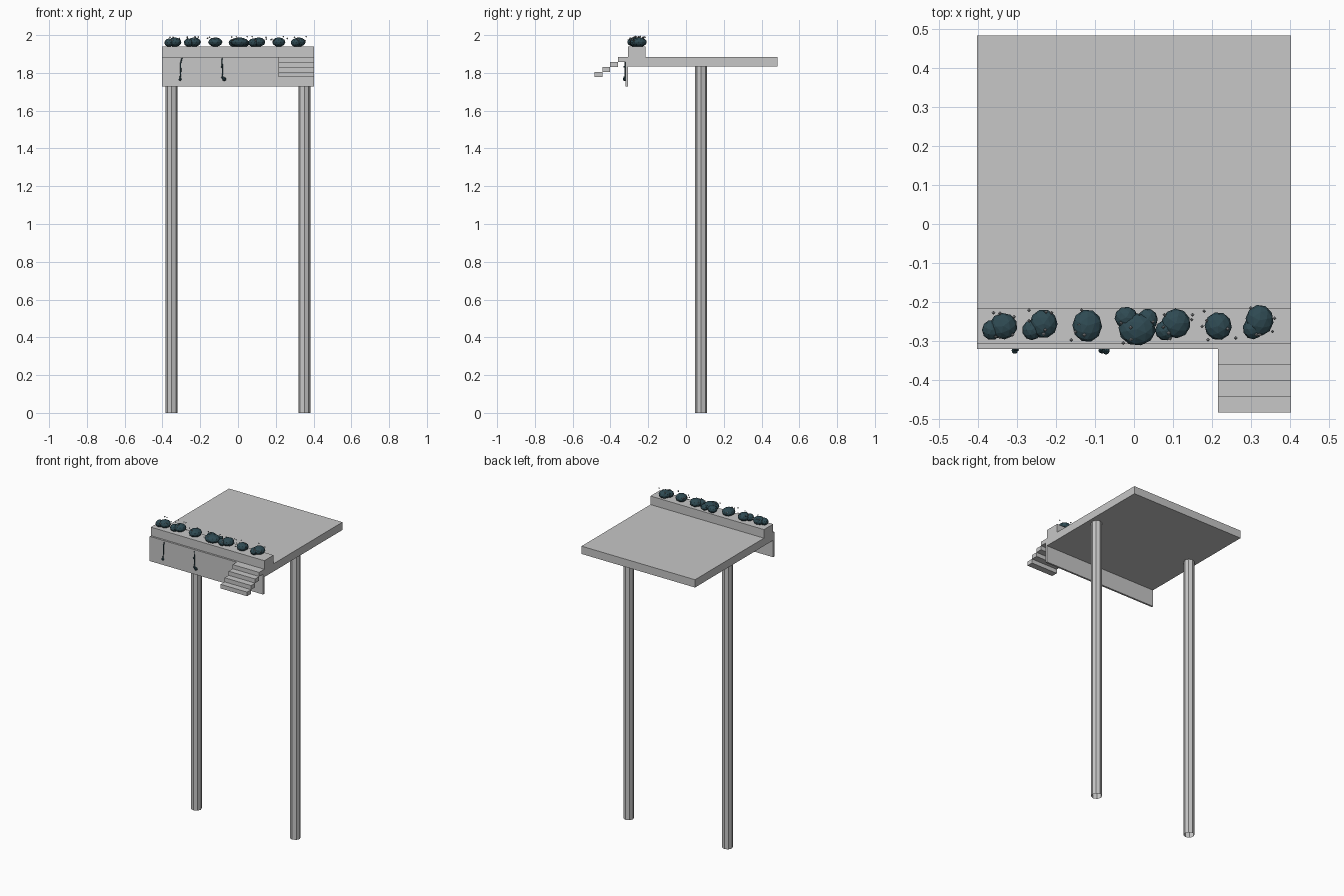
import bpy
import bmesh
import random
from mathutils import Matrix, Vector

random.seed(4)
cube = bpy.data.objects.get("Cube")
if cube:
    bpy.data.objects.remove(cube, do_unlink=True)


def material(name, rgb):
    m = bpy.data.materials.new(name)
    m.use_nodes = True
    m.diffuse_color = (*rgb, 1)
    m.node_tree.nodes["Principled BSDF"].inputs["Base Color"].default_value = (*rgb, 1)
    return m


CONCRETE = material("concrete grey", (0.57, 0.57, 0.57))
LEAF = material("dark teal leaf", (0.028, 0.068, 0.085))
PETAL = material("pale grey petal", (0.4, 0.42, 0.44))


def finish(name, bm, mat):
    mesh = bpy.data.meshes.new(name)
    bm.to_mesh(mesh)
    bm.free()
    mesh.materials.append(mat)
    obj = bpy.data.objects.new(name, mesh)
    bpy.context.collection.objects.link(obj)
    return obj


def box(name, lo, hi):
    lo, hi = Vector(lo), Vector(hi)
    bm = bmesh.new()
    bmesh.ops.create_cube(bm, size=1, matrix=Matrix.Translation((lo + hi) / 2)
                          @ Matrix.Diagonal((*(hi - lo), 1)))
    return finish(name, bm, CONCRETE)


def blob(bm, centre, radii, detail):
    turn = Matrix.Rotation(random.uniform(0, 3), 4, "Z")
    bmesh.ops.create_icosphere(bm, subdivisions=detail, radius=1,
                               matrix=Matrix.Translation(centre)
                               @ Matrix.Diagonal((*radii, 1)) @ turn)


# Platform slab, raised kerb and front fascia
W = 0.403
TOP = 1.885
box("platform_slab", (-W, -0.308, 1.835), (W, 0.484, TOP))
box("planter_kerb", (-W, -0.308, TOP), (W, -0.215, 1.94))
box("front_fascia", (-W, -0.32, 1.727), (W, -0.308, TOP))

# Steps descending from the front
for i in range(4):
    y, z = -0.32 - 0.041 * i, TOP - 0.0265 * i
    box(f"step_{i + 1}", (0.215, y - 0.041, z - 0.0265), (W, y, z))

# Open octagonal columns
for side, x in (("right", -0.351), ("left", 0.351)):
    bm = bmesh.new()
    bmesh.ops.create_cone(bm, cap_ends=False, segments=8, radius1=0.032, radius2=0.032,
                          depth=1.835, matrix=Matrix.Translation((x, 0.08, 1.835 / 2)))
    finish(f"{side}_column", bm, CONCRETE)

# Shrubs: overlapping flattened lumps, as (x, y, radius x, radius y)
SHRUBS = [
    [(-0.335, -0.262, 0.036, 0.034), (-0.365, -0.272, 0.025, 0.026)],
    [(-0.232, -0.256, 0.036, 0.037), (-0.262, -0.272, 0.025, 0.026)],
    [(-0.12, -0.261, 0.038, 0.042)],
    [(0.008, -0.27, 0.048, 0.042), (-0.02, -0.24, 0.03, 0.028), (0.035, -0.245, 0.026, 0.028)],
    [(0.108, -0.255, 0.037, 0.038), (0.08, -0.273, 0.026, 0.026)],
    [(0.216, -0.262, 0.035, 0.036)],
    [(0.322, -0.247, 0.036, 0.04), (0.305, -0.268, 0.026, 0.028)],
]
for n, lumps in enumerate(SHRUBS, 1):
    bm = bmesh.new()
    for k, (x, y, rx, ry) in enumerate(lumps):
        blob(bm, (x, y, 1.963 - 0.003 * k), (rx, ry, 0.025 - 0.003 * k), 2)
    finish(f"shrub_{n}", bm, LEAF)

    # Tiny blossoms hovering around each shrub
    bm = bmesh.new()
    x, y = lumps[0][:2]
    for _ in range(6):
        spot = (x + random.uniform(-0.045, 0.045), y + random.uniform(-0.04, 0.04),
                random.uniform(1.972, 1.995))
        bmesh.ops.create_cone(bm, segments=4, radius1=0.005, radius2=0, depth=0.005,
                              matrix=Matrix.Translation(spot))
        bmesh.ops.create_cone(bm, segments=4, radius1=0, radius2=0.005, depth=0.005,
                              matrix=Matrix.Translation(spot) @ Matrix.Translation((0, 0, -0.005)))
    finish(f"blossoms_{n}", bm, PETAL)


# Trailing vines on the fascia
def vine(name, points, buds):
    curve = bpy.data.curves.new(name, "CURVE")
    curve.dimensions = "3D"
    curve.bevel_depth = 0.003
    curve.bevel_resolution = 0
    spline = curve.splines.new("POLY")
    spline.points.add(len(points) - 1)
    for p, (x, z) in zip(spline.points, points):
        p.co = (x, -0.323, z, 1)
    curve.materials.append(LEAF)
    obj = bpy.data.objects.new(name, curve)
    bpy.context.collection.objects.link(obj)
    bm = bmesh.new()
    for x, z, r in buds:
        blob(bm, (x, -0.325, z), (r, r, r), 1)
    finish(name + "_buds", bm, LEAF)


vine("right_vine", [(-0.297, 1.878), (-0.304, 1.85), (-0.303, 1.81), (-0.307, 1.765)],
     [(-0.306, 1.766, 0.009)])
vine("centre_vine", [(-0.085, 1.878), (-0.083, 1.83), (-0.082, 1.79), (-0.079, 1.76)],
     [(-0.086, 1.833, 0.006), (-0.082, 1.775, 0.008), (-0.072, 1.767, 0.011)])
